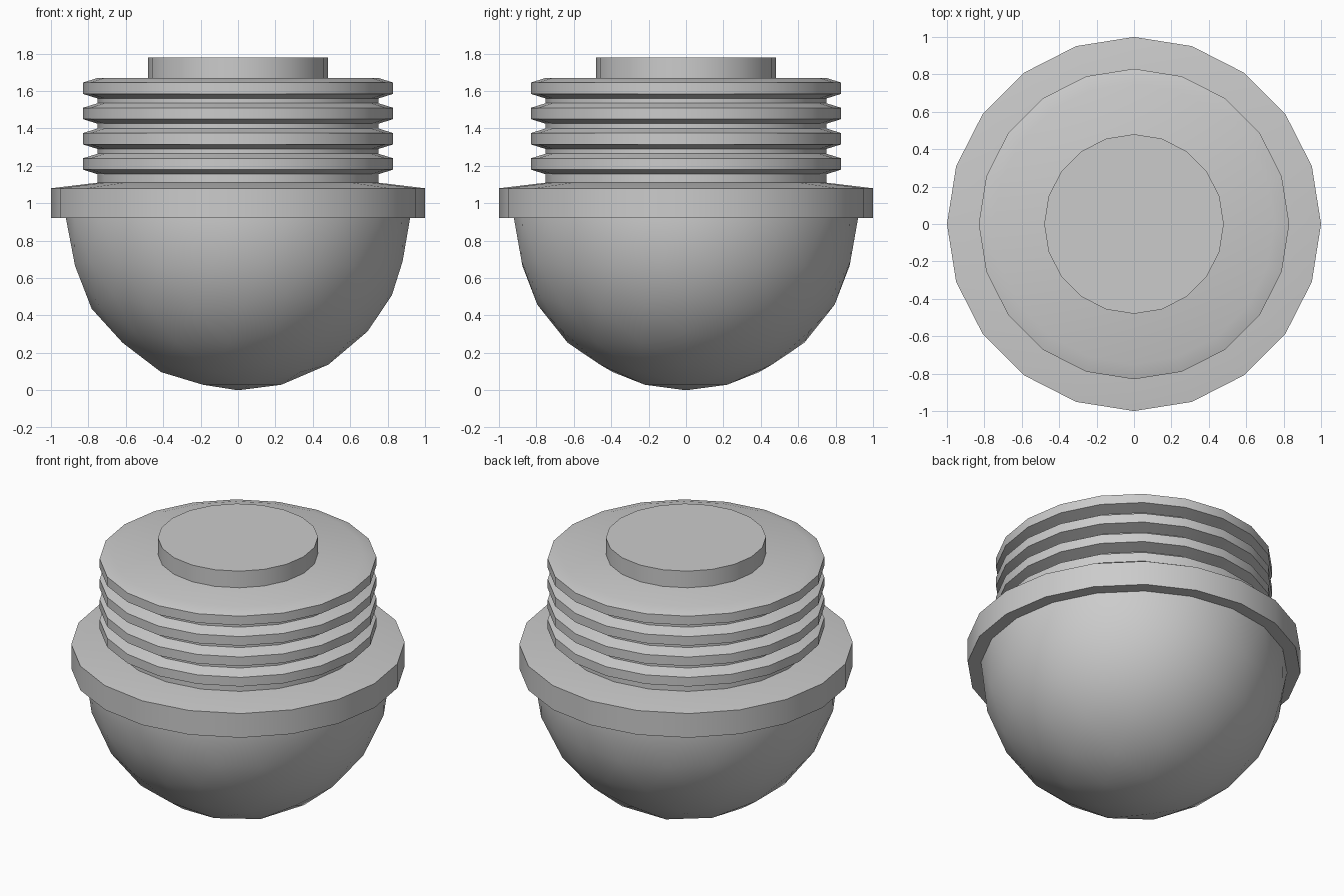
import bpy, bmesh
from math import pi, sin, cos
from mathutils import Matrix

if "Cube" in bpy.data.objects:
    bpy.data.objects.remove(bpy.data.objects["Cube"])

SIDES = 20


def finish(name, bm):
    bmesh.ops.recalc_face_normals(bm, faces=bm.faces)
    mesh = bpy.data.meshes.new(name)
    bm.to_mesh(mesh)
    bm.free()
    obj = bpy.data.objects.new(name, mesh)
    bpy.context.collection.objects.link(obj)
    bpy.ops.object.select_all(action='DESELECT')
    obj.select_set(True)
    bpy.context.view_layer.objects.active = obj
    bpy.ops.object.shade_smooth_by_angle(angle=pi / 6)
    return obj


def lathe(name, profile):
    """Turn an (r, z) profile around z and close both ends."""
    bm = bmesh.new()
    rings = [[bm.verts.new((r * cos(2 * pi * i / SIDES), r * sin(2 * pi * i / SIDES), z))
              for i in range(SIDES)] for r, z in profile]
    for a, b in zip(rings, rings[1:]):
        for i in range(SIDES):
            j = (i + 1) % SIDES
            bm.faces.new((a[i], a[j], b[j], b[i]))
    bm.faces.new(rings[0][::-1])
    bm.faces.new(rings[-1])
    return finish(name, bm)


# Rounded lower bowl: half an icosphere
bm = bmesh.new()
bmesh.ops.create_icosphere(bm, subdivisions=3, radius=0.92,
                           matrix=Matrix.Translation((0, 0, 0.92)) @ Matrix.Rotation(pi, 4, 'Z'))
bmesh.ops.bisect_plane(bm, geom=bm.verts[:] + bm.edges[:] + bm.faces[:], dist=1e-5,
                       plane_co=(0, 0, 0.925), plane_no=(0, 0, 1), clear_outer=True)
finish("bowl", bm)

# Wide collar with a slightly sloped top
lathe("collar", [(1.0, 0.92), (1.0, 1.08), (0.75, 1.11)])

# Ribbed neck: four bevelled ridges
ribs = [(0.75, 1.10)]
for i in range(4):
    z = 1.18 + 0.135 * i
    ribs += [(0.75, z - 0.025), (0.83, z), (0.83, z + 0.06), (0.75, z + 0.085)]
lathe("ribbed_neck", ribs)

# Cap disc on top
lathe("cap", [(0.48, 1.66), (0.48, 1.78)])
